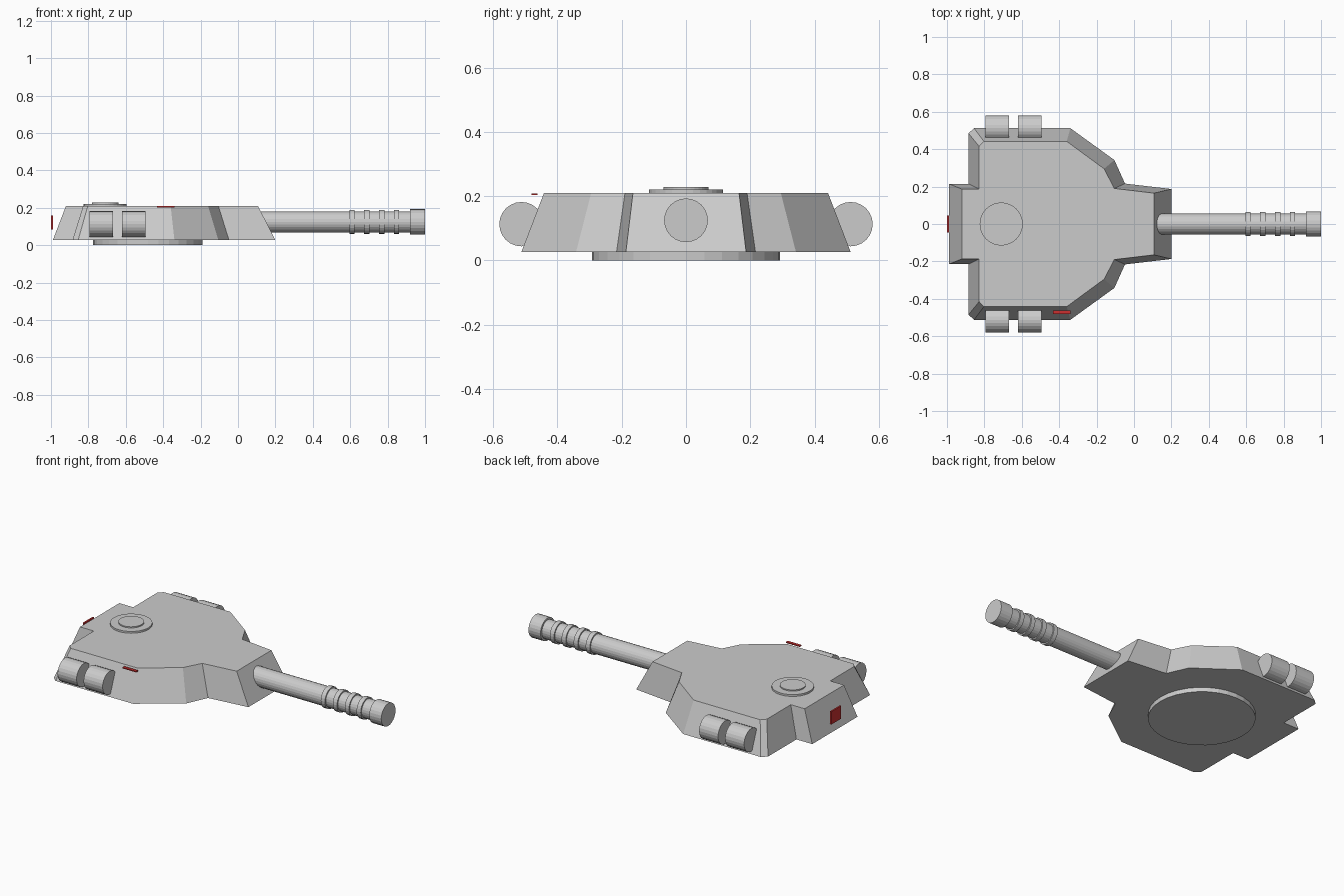
import bpy, bmesh, math

if "Cube" in bpy.data.objects:
    bpy.data.objects.remove(bpy.data.objects["Cube"])

red = bpy.data.materials.new("marker_red")
red.diffuse_color = (0.6, 0.03, 0.03, 1)
red.use_nodes = True
red.node_tree.nodes["Principled BSDF"].inputs["Base Color"].default_value = red.diffuse_color


def finish(name, bm):
    bmesh.ops.recalc_face_normals(bm, faces=bm.faces)
    me = bpy.data.meshes.new(name)
    bm.to_mesh(me)
    bm.free()
    ob = bpy.data.objects.new(name, me)
    bpy.context.collection.objects.link(ob)
    return ob


def lathe_x(name, profile, y, z, n=24):
    """Capped round part along x from (x, radius) pairs."""
    bm = bmesh.new()
    rings = []
    for x, r in profile:
        rings.append([bm.verts.new((x, y + r * math.cos(2 * math.pi * i / n),
                                    z + r * math.sin(2 * math.pi * i / n))) for i in range(n)])
    for a, b in zip(rings, rings[1:]):
        for i in range(n):
            j = (i + 1) % n
            bm.faces.new((a[i], a[j], b[j], b[i]))
    bm.faces.new(rings[0])
    bm.faces.new(rings[-1])
    return finish(name, bm)


def disc(name, x, r, z0, z1, n=32):
    bpy.ops.mesh.primitive_cylinder_add(vertices=n, radius=r, depth=z1 - z0,
                                        location=(x, 0, (z0 + z1) / 2))
    bpy.context.object.name = name


def red_plate(name, lo, hi):
    bpy.ops.mesh.primitive_cube_add(size=1, location=[(a + b) / 2 for a, b in zip(lo, hi)])
    ob = bpy.context.object
    ob.name = name
    ob.scale = [b - a for a, b in zip(lo, hi)]
    ob.data.materials.append(red)


# sloped turret body: half outlines, mirrored across y
low = [(-0.99, 0.215), (-0.885, 0.215), (-0.885, 0.485), (-0.855, 0.512), (-0.34, 0.512),
       (-0.105, 0.342), (-0.048, 0.216), (0.2, 0.187)]
top = [(-0.92, 0.187), (-0.828, 0.187), (-0.828, 0.415), (-0.803, 0.442), (-0.36, 0.442),
       (-0.16, 0.295), (-0.105, 0.19), (0.107, 0.165)]
bm = bmesh.new()
loops = []
for half, z in ((low, 0.027), (top, 0.21)):
    pts = half + [(x, -y) for x, y in reversed(half)]
    loops.append([bm.verts.new((x, y, z)) for x, y in pts])
a, b = loops
for i in range(len(a)):
    j = (i + 1) % len(a)
    bm.faces.new((a[i], a[j], b[j], b[i]))
bm.faces.new(a)
bm.faces.new(b)
finish("turret_body", bm)

# turret ring and roof hatch
disc("turret_ring", -0.482, 0.293, 0, 0.03)
disc("hatch_base", -0.71, 0.115, 0.205, 0.221)
disc("hatch_lid", -0.71, 0.07, 0.215, 0.228)

# gun barrel with collars and muzzle
barrel = [(0.08, 0.056)]
for x in (0.595, 0.675, 0.755, 0.833):
    barrel += [(x, 0.056), (x, 0.064), (x + 0.028, 0.064), (x + 0.028, 0.056)]
barrel += [(0.92, 0.056), (0.92, 0.068), (1.0, 0.068)]
lathe_x("gun_barrel", barrel, 0, 0.125)

# side canisters
for side, s in (("left", 1), ("right", -1)):
    for k, x in enumerate((-0.793, -0.62)):
        lathe_x(f"canister_{side}_{k + 1}", [(x, 0.069), (x + 0.126, 0.069)], s * 0.512, 0.113)

# red markers
red_plate("rear_marker", (-1.0, -0.046, 0.083), (-0.99, 0.046, 0.16))
red_plate("side_marker", (-0.433, -0.48, 0.203), (-0.34, -0.462, 0.209))
